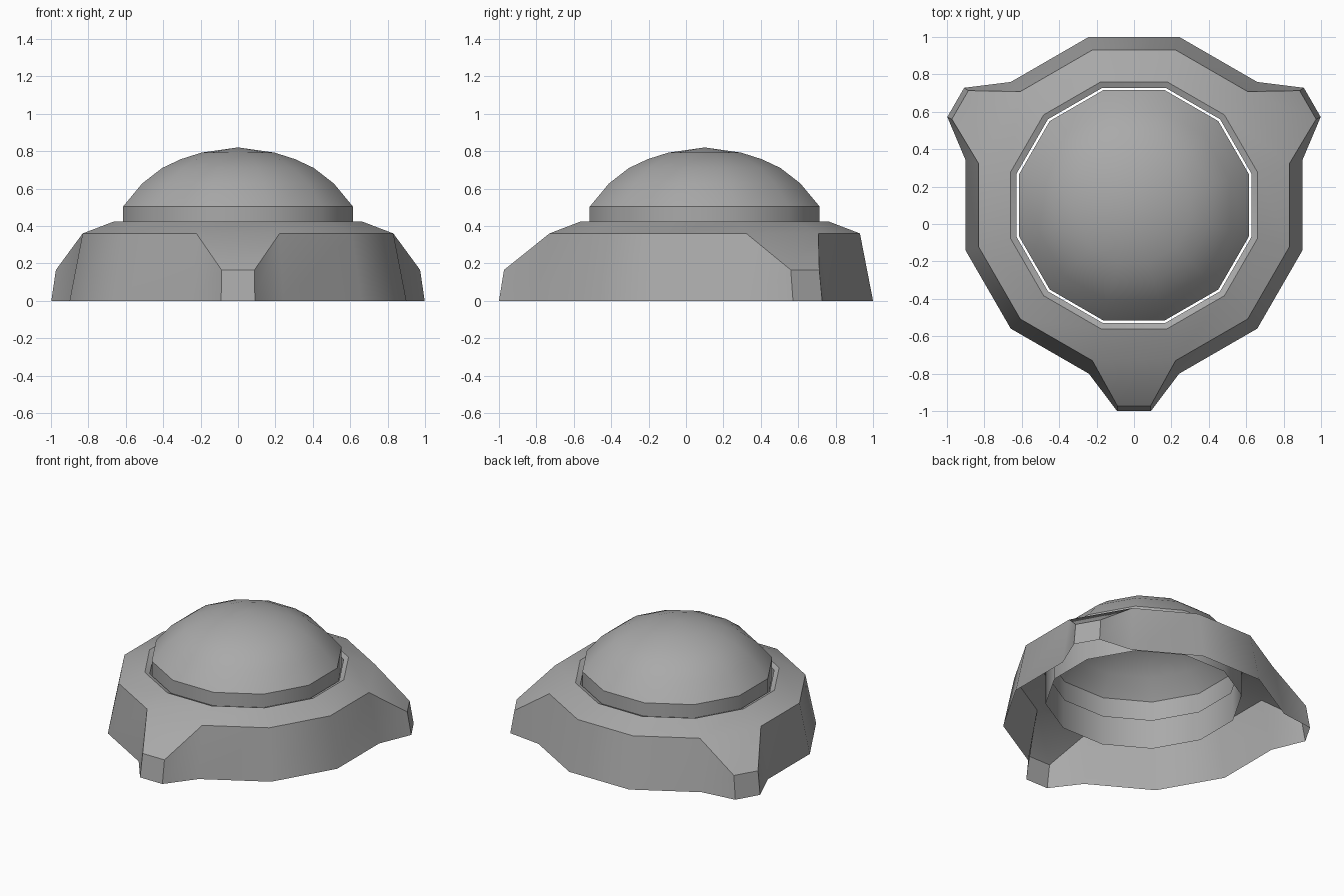
import bpy, bmesh, math
from mathutils import Vector

cube = bpy.data.objects.get("Cube")
if cube:
    bpy.data.objects.remove(cube, do_unlink=True)

CENTRE_Y = 0.1
SIDES = 12

grey = bpy.data.materials.new("mid grey")
grey.use_nodes = True
GREY = (0.4, 0.4, 0.4, 1.0)
grey.diffuse_color = GREY
grey.node_tree.nodes["Principled BSDF"].inputs["Base Color"].default_value = GREY


def ring(bm, apothem, z):
    """Twelve-sided ring with a flat side facing each axis."""
    r = apothem / math.cos(math.pi / SIDES)
    angles = [math.radians(-105 + 30 * i) for i in range(SIDES)]
    return [bm.verts.new((r * math.cos(a), CENTRE_Y + r * math.sin(a), z)) for a in angles]


def bridge(bm, low, high, skip=()):
    for i in range(SIDES):
        if i not in skip:
            j = (i + 1) % SIDES
            bm.faces.new((low[i], low[j], high[j], high[i]))


def finish(bm, name):
    mesh = bpy.data.meshes.new(name)
    bm.to_mesh(mesh)
    bm.free()
    obj = bpy.data.objects.new(name, mesh)
    bpy.context.collection.objects.link(obj)
    mesh.materials.append(grey)
    bpy.ops.object.select_all(action='DESELECT')
    obj.select_set(True)
    bpy.context.view_layer.objects.active = obj
    bpy.ops.object.shade_smooth_by_angle(angle=math.radians(35))
    return obj


# Open base shell: leaning wall, sloped top, rounded lip and inner collar
bm = bmesh.new()
feet = (0, 4, 8)
profile = [(0.9, 0.0), (0.83, 0.36), (0.66, 0.425), (0.628, 0.412), (0.628, 0.155)]
rings = [ring(bm, a, z) for a, z in profile]
for k in range(len(rings) - 1):
    bridge(bm, rings[k], rings[k + 1], feet if k == 0 else ())

# Three tapered feet replace every fourth wall panel
for i in feet:
    a = math.radians(-90 + 30 * i)
    out = Vector((math.cos(a), math.sin(a), 0))
    side = Vector((-math.sin(a), math.cos(a), 0))

    def foot_vert(reach, across, z):
        return bm.verts.new(Vector((0, CENTRE_Y, z)) + out * reach + side * across)

    b0, b1 = rings[0][i], rings[0][i + 1]
    t0, t1 = rings[1][i], rings[1][i + 1]
    fb0, fb1 = foot_vert(1.1, -0.09, 0), foot_vert(1.1, 0.09, 0)
    ft0, ft1 = foot_vert(1.073, -0.088, 0.165), foot_vert(1.073, 0.088, 0.165)
    bm.faces.new((fb0, fb1, ft1, ft0))
    bm.faces.new((ft0, ft1, t1, t0))
    bm.faces.new((b0, fb0, ft0, t0))
    bm.faces.new((fb1, b1, t1, ft1))
finish(bm, "base_shell")

# Dome cap with a short vertical skirt
bm = bmesh.new()
profile = [(0.615, 0.36), (0.615, 0.503), (0.512, 0.627), (0.405, 0.71),
           (0.305, 0.757), (0.195, 0.792)]
rings = [ring(bm, a, z) for a, z in profile]
for low, high in zip(rings, rings[1:]):
    bridge(bm, low, high)
pole = bm.verts.new((0, CENTRE_Y, 0.82))
for i in range(SIDES):
    bm.faces.new((rings[-1][i], rings[-1][(i + 1) % SIDES], pole))
finish(bm, "dome")
